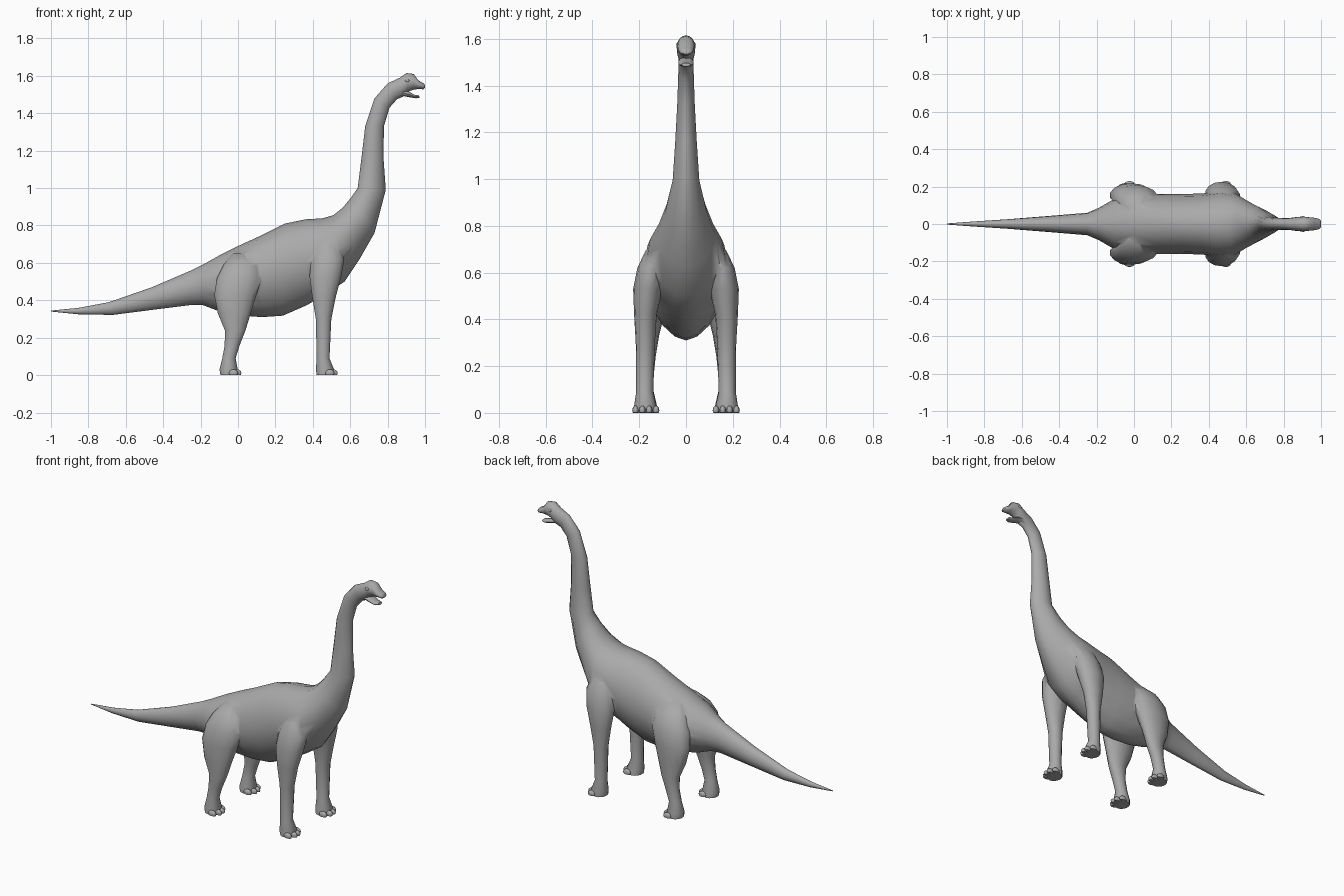
import bpy, bmesh, math
from mathutils import Vector

cube = bpy.data.objects.get("Cube")
if cube:
    bpy.data.objects.remove(cube)

# One grey hide colour for the whole animal
hide = bpy.data.materials.new("grey hide")
hide.use_nodes = True
grey = (0.4, 0.4, 0.4, 1)
hide.diffuse_color = grey
hide.node_tree.nodes["Principled BSDF"].inputs["Base Color"].default_value = grey


def finish(name, bm):
    """Turn a bmesh into a named object with the hide material."""
    bmesh.ops.recalc_face_normals(bm, faces=bm.faces)
    mesh = bpy.data.meshes.new(name)
    bm.to_mesh(mesh)
    bm.free()
    mesh.materials.append(hide)
    obj = bpy.data.objects.new(name, mesh)
    bpy.context.collection.objects.link(obj)
    return obj


def loft(name, rings, sides=16, keel=0.0):
    """Skin closed elliptical rings given as centre, long axis, cross axis."""
    bm = bmesh.new()
    loops = []
    for centre, up, across in rings:
        loop = []
        for i in range(sides):
            angle = 2 * math.pi * i / sides
            s, c = math.sin(angle), math.cos(angle)
            pinch = 1 - keel * s * s if s < 0 else 1
            loop.append(bm.verts.new(centre + up * s + across * c * pinch))
        loops.append(loop)
    for low, high in zip(loops, loops[1:]):
        for i in range(sides):
            j = (i + 1) % sides
            bm.faces.new((low[i], low[j], high[j], high[i]))
    bm.faces.new(loops[0])
    bm.faces.new(loops[-1])
    return finish(name, bm)


def spine_rings(sections):
    """Rings from top x, top z, bottom x, bottom z and half width."""
    for tx, tz, bx, bz, width in sections:
        top, bottom = Vector((tx, 0, tz)), Vector((bx, 0, bz))
        yield (top + bottom) / 2, (top - bottom) / 2, Vector((0, width, 0))


def leg_rings(sections, side):
    """Level rings from z, back x, front x, inner y and outer y."""
    for z, back, front, inner, outer in sections:
        yield (Vector(((back + front) / 2, side * (inner + outer) / 2, z)),
               Vector(((front - back) / 2, 0, 0)),
               Vector((0, (outer - inner) / 2, 0)))


def blobs(name, places, size):
    """Small rounded lumps resting no lower than the ground."""
    bm = bmesh.new()
    for place in places:
        lump = bmesh.ops.create_uvsphere(bm, u_segments=10, v_segments=6, radius=1)
        for v in lump["verts"]:
            v.co = Vector(place) + Vector(a * b for a, b in zip(v.co, size))
            v.co.z = max(v.co.z, 0)
    return finish(name, bm)


def merge(base, part):
    """Weld a part into the base so that the skin is continuous."""
    mod = base.modifiers.new("weld", "BOOLEAN")
    mod.operation = "UNION"
    mod.solver = "EXACT"
    mod.object = part
    bpy.context.view_layer.objects.active = base
    bpy.ops.object.modifier_apply(modifier=mod.name)
    bpy.data.objects.remove(part)


# Tail, trunk, neck and skull as one skin
TRUNK = [
    (-1, .345, -1, .34, .003), (-.85, .36, -.85, .325, .014),
    (-.69, .39, -.67, .322, .025), (-.46, .47, -.45, .35, .043),
    (-.25, .56, -.25, .375, .06), (-.18, .595, -.19, .375, .088),
    (-.1, .64, -.11, .345, .135), (0, .69, 0, .32, .155),
    (.12, .745, .13, .31, .16), (.25, .81, .24, .318, .16),
    (.36, .833, .37, .375, .163), (.45, .838, .48, .44, .178),
    (.51, .855, .57, .5, .165), (.56, .895, .65, .62, .125),
    (.605, .95, .73, .76, .09), (.64, 1, .79, .99, .057),
    (.66, 1.16, .778, 1.16, .046), (.68, 1.33, .78, 1.33, .037),
    (.73, 1.48, .81, 1.43, .033), (.8, 1.56, .85, 1.475, .031),
]
SKULL = [
    (.865, 1.59, .885, 1.49, .038), (.9, 1.615, .91, 1.515, .04),
    (.94, 1.61, .935, 1.525, .036), (.965, 1.575, .965, 1.53, .033),
    (.992, 1.56, .99, 1.528, .027), (1, 1.55, 1, 1.535, .018),
]
JAW = [
    (.86, 1.53, .87, 1.495, .026), (.91, 1.518, .92, 1.485, .033),
    (.945, 1.498, .95, 1.48, .029), (.966, 1.497, .972, 1.482, .018),
]
body = loft("body", spine_rings(TRUNK + SKULL), keel=.25)
merge(body, loft("lower_jaw", spine_rings(JAW), sides=12))

# Legs, welded into the trunk on both sides
FRONT_LEG = [
    (0, .42, .505, .125, .222), (.03, .415, .515, .127, .222),
    (.09, .42, .49, .14, .213), (.3, .415, .5, .133, .215),
    (.42, .395, .525, .125, .222), (.53, .38, .555, .1, .226),
    (.62, .39, .57, .08, .208), (.69, .41, .55, .06, .175),
    (.76, .44, .52, .04, .12),
]
HIND_LEG = [
    (0, -.095, -.01, .122, .218), (.03, -.1, 0, .124, .218),
    (.09, -.085, -.012, .138, .208), (.16, -.072, .01, .138, .21),
    (.24, -.072, .042, .13, .212), (.33, -.11, .07, .115, .215),
    (.43, -.13, .102, .09, .218), (.52, -.115, .13, .07, .208),
    (.59, -.08, .12, .05, .175), (.65, -.03, .09, .03, .11),
]
for side in (1, -1):
    hand = "left" if side > 0 else "right"
    for kind, shape in (("front", FRONT_LEG), ("hind", HIND_LEG)):
        merge(body, loft(f"{hand}_{kind}_leg", leg_rings(shape, side), sides=14))
        # Toes fan out around the front of the foot
        tip = shape[1][2]
        toes = []
        for i in range(4):
            spread = (i - 1.5) / 1.5
            toes.append((tip - .004 - .02 * spread ** 2,
                         side * (.172 + .044 * spread), .011))
        blobs(f"{hand}_{kind}_toes", toes, (.026, .014, .02))

# Eye bumps on the sides of the skull
blobs("eyes", [(.905, s * .035, 1.575) for s in (1, -1)], (.012, .007, .01))

# Smooth skin that keeps only the hard creases
for obj in bpy.context.collection.objects:
    if obj.type == "MESH":
        obj.select_set(True)
        bpy.context.view_layer.objects.active = obj
bpy.ops.object.shade_smooth_by_angle(angle=math.radians(55))
